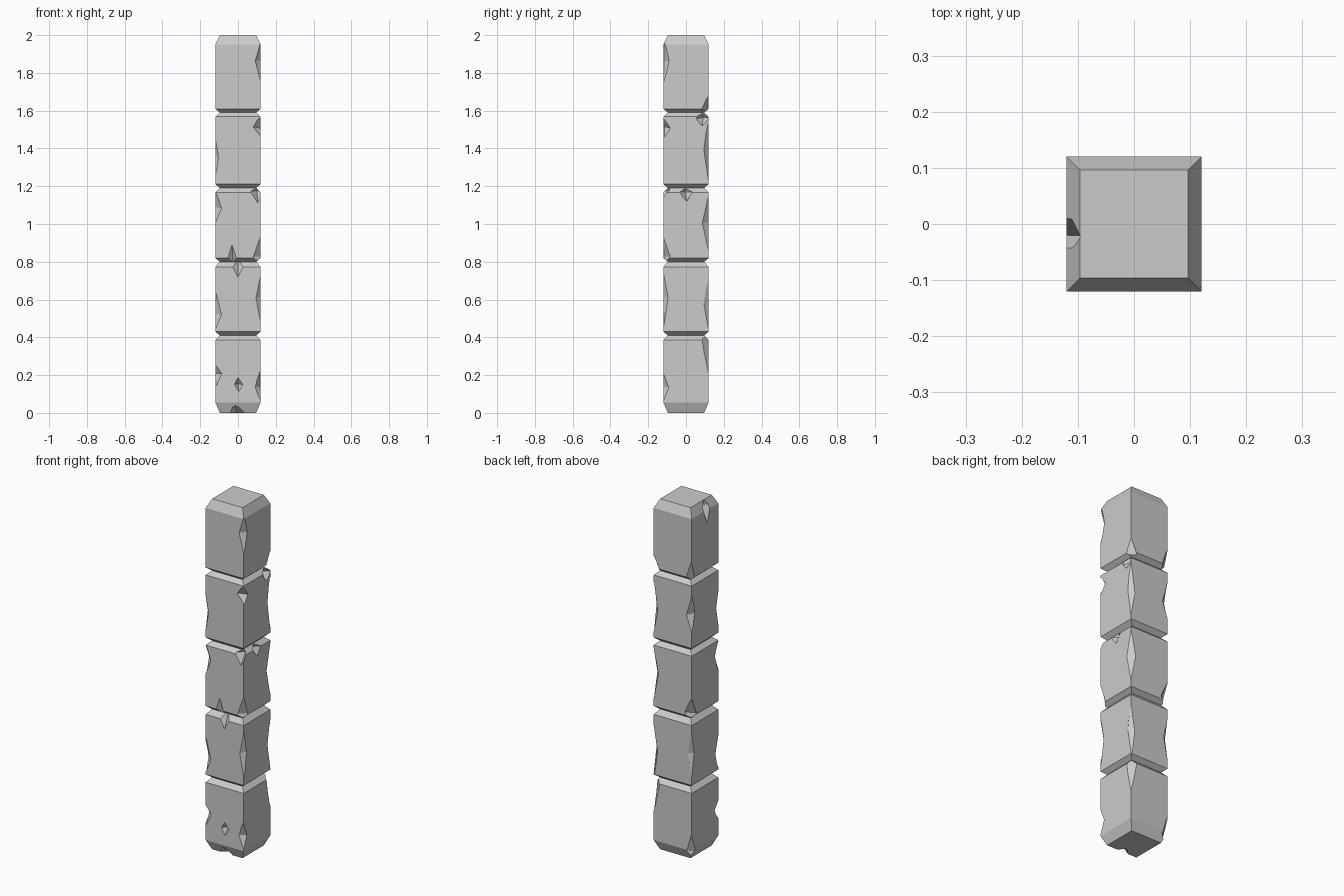
import bpy, bmesh, random

if "Cube" in bpy.data.objects:
    bpy.data.objects.remove(bpy.data.objects["Cube"])

random.seed(4)
W = 0.12    # half width of the pillar
IN = 0.024  # inset of the chamfered ends


def make_object(name, bm):
    bmesh.ops.recalc_face_normals(bm, faces=bm.faces[:])
    me = bpy.data.meshes.new(name)
    bm.to_mesh(me)
    bm.free()
    ob = bpy.data.objects.new(name, me)
    bpy.context.collection.objects.link(ob)
    return ob


def stone(name, z0, z1, c0, c1):
    """Square block with chamfers of height c0 at the bottom, c1 at the top."""
    bm = bmesh.new()
    rings = []
    for z, w in ((z0, W - IN), (z0 + c0, W), (z1 - c1, W), (z1, W - IN)):
        rings.append([bm.verts.new((x * w, y * w, z))
                      for x, y in ((-1, -1), (1, -1), (1, 1), (-1, 1))])
    for a, b in zip(rings, rings[1:]):
        for i in range(4):
            j = (i + 1) % 4
            bm.faces.new((a[i], a[j], b[j], b[i]))
    bm.faces.new(rings[0][::-1])
    bm.faces.new(rings[-1])
    return make_object(name, bm)


def carve(ob, chips):
    """Knock irregular eight-sided chips (x, y, z, radius, height) out of a block."""
    bm = bmesh.new()
    for x, y, z, r, h in chips:
        pts = []
        for d in ((1, 0, 0), (0, 1, 0), (-1, 0, 0), (0, -1, 0), (0, 0, 1), (0, 0, -1)):
            pts.append(bm.verts.new((x + r * (d[0] + random.uniform(-.15, .15)),
                                     y + r * (d[1] + random.uniform(-.15, .15)),
                                     z + h * (d[2] + random.uniform(-.1, .1)))))
        for i in range(4):
            j = (i + 1) % 4
            bm.faces.new((pts[i], pts[j], pts[4]))
            bm.faces.new((pts[j], pts[i], pts[5]))
    cutter = make_object("chip_cutter", bm)
    cutter.hide_render = True
    mod = ob.modifiers.new("chips", 'BOOLEAN')
    mod.operation = 'DIFFERENCE'
    mod.solver = 'EXACT'
    mod.use_self = True
    mod.object = cutter
    dg = bpy.context.evaluated_depsgraph_get()
    me = bpy.data.meshes.new_from_object(ob.evaluated_get(dg))
    ob.modifiers.clear()
    ob.data = me
    bpy.data.objects.remove(cutter)


# Blocks from bottom to top: z range and chamfer heights
blocks = [(0.0, 0.41, 0.055, 0.025), (0.41, 0.80, 0.02, 0.028),
          (0.80, 1.19, 0.02, 0.022), (1.19, 1.59, 0.022, 0.022),
          (1.59, 2.0, 0.02, 0.05)]

# Worn edges, broken corners and dents of each block
chips = [
    [(-.12, -.125, .21, .05, .07), (0, -.13, .15, .035, .05), (-.01, -.11, 0, .05, .045),
     (.12, -.12, .14, .03, .08), (.12, .12, .39, .045, .18), (-.12, .12, .05, .035, .1)],
    [(0, -.125, .79, .04, .1), (-.12, -.12, .53, .03, .1), (.12, -.12, .6, .025, .15),
     (.12, .12, .58, .03, .17), (-.12, .12, .6, .025, .14)],
    [(-.12, -.12, 1.09, .03, .09), (.1, -.12, 1.17, .045, .06), (-.03, -.125, .81, .03, .09),
     (.12, -.12, .82, .04, .12), (.12, 0, 1.17, .035, .06), (.12, .12, 1.0, .035, .17),
     (-.12, .12, .83, .045, .1)],
    [(.12, -.12, 1.51, .04, .06), (.12, .09, 1.56, .04, .05), (-.12, -.12, 1.35, .02, .1),
     (.12, .12, 1.38, .025, .16), (-.12, .12, 1.4, .035, .12)],
    [(.12, -.12, 1.86, .03, .12), (-.125, -.02, 1.97, .04, .09), (.12, .12, 1.6, .045, .08),
     (-.12, .12, 1.6, .04, .1)],
]

for i, (dims, worn) in enumerate(zip(blocks, chips), 1):
    carve(stone(f"stone_block_{i}", *dims), worn)
